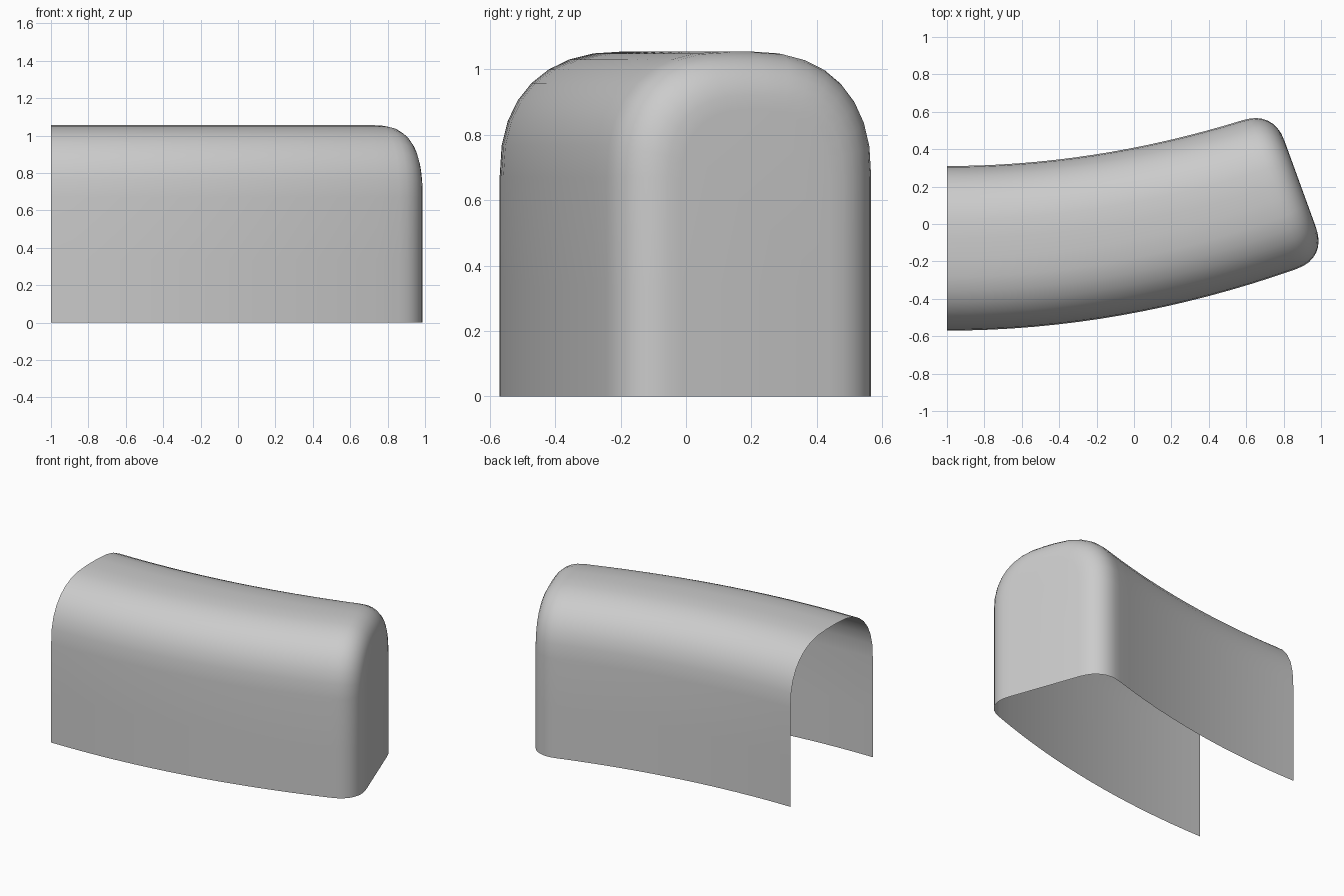
import bpy, bmesh
from math import sin, cos, pi
from mathutils import Vector

if "Cube" in bpy.data.objects:
    bpy.data.objects.remove(bpy.data.objects["Cube"])

HEIGHT, SHOULDER, FILLET = 1.055, 0.385, 0.18
POW = 0.84            # slightly squarer than a circle
X_IN, X_OUT = 0.745, 1.032   # end-cap corners on inner / outer wall


def inner(x):
    return Vector((x, 0.31 + (x + 1) ** 2 / 10.2, 0))


def outer(x):
    return Vector((x, -0.57 + (x + 1) ** 2 / 10.6, 0))


def section(a, b, d):
    """Tunnel profile from wall foot a to wall foot b, inset by d."""
    u = (b - a).normalized()
    mid, half = (a + b) / 2, (b - a).length / 2 - d
    r = SHOULDER - d
    flat, spring = half - r, HEIGHT - d - r
    side = [(half, 0), (half, spring / 2)]
    for i in range(9):
        t = i / 8 * pi / 2
        side.append((flat + r * max(cos(t), 0) ** POW, spring + r * sin(t) ** POW))
    pts = [(-v, z) for v, z in side] + [(v, z) for v, z in reversed(side)]
    return [mid + u * v + Vector((0, 0, z)) for v, z in pts]


# curved body stations, then the rounded edge into the end cap
rings = []
back = FILLET * 0.94
for i in range(17):
    t = i / 16
    rings.append(section(inner(-1 + t * (X_IN - back + 1)),
                         outer(-1 + t * (X_OUT - back + 1)), 0))
for i in range(1, 9):
    t = i / 8 * pi / 2
    s = back * (1 - sin(t) ** POW)
    d = FILLET * (1 - max(cos(t), 0) ** POW)
    rings.append(section(inner(X_IN - s), outer(X_OUT - s), d))

bm = bmesh.new()
grid = [[bm.verts.new(p) for p in ring] for ring in rings]
for a, b in zip(grid, grid[1:]):
    for i in range(len(a) - 1):
        bm.faces.new((a[i], a[i + 1], b[i + 1], b[i]))
# flat end cap, other end and underside stay open
bm.faces.new(grid[-1])
bmesh.ops.recalc_face_normals(bm, faces=bm.faces)
bm.faces.ensure_lookup_table()
if bm.faces[-1].normal.x < 0:
    bmesh.ops.reverse_faces(bm, faces=bm.faces)

mesh = bpy.data.meshes.new("curved_cover")
bm.to_mesh(mesh)
bm.free()
cover = bpy.data.objects.new("curved_cover", mesh)
bpy.context.collection.objects.link(cover)
bpy.context.view_layer.objects.active = cover
cover.select_set(True)
bpy.ops.object.shade_smooth_by_angle(angle=0.7)
